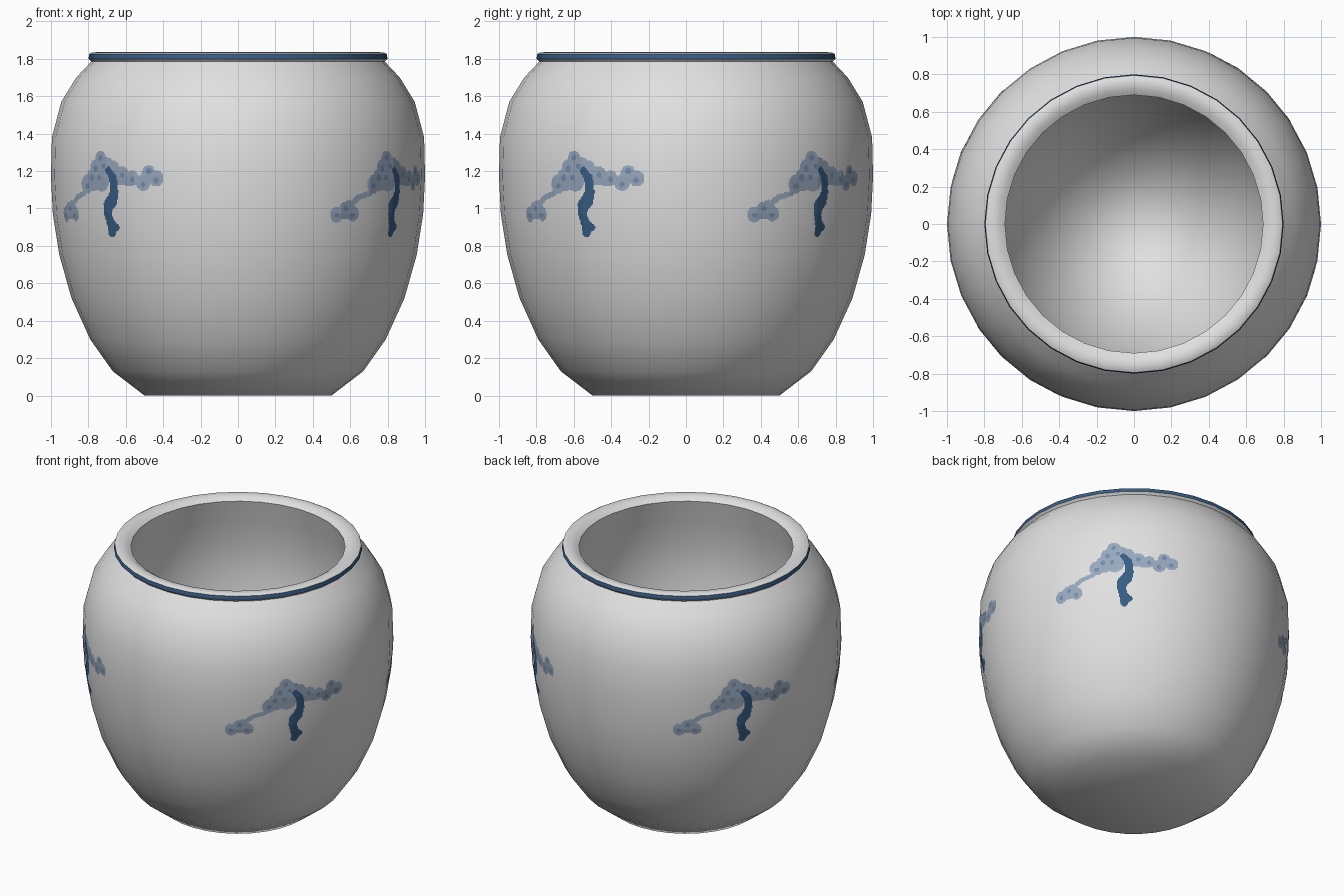
import bpy, bmesh, math
from mathutils import Vector
from mathutils.bvhtree import BVHTree

if "Cube" in bpy.data.objects:
    bpy.data.objects.remove(bpy.data.objects["Cube"])


def material(name, rgb):
    m = bpy.data.materials.new(name)
    m.diffuse_color = (*rgb, 1)
    m.use_nodes = True
    m.node_tree.nodes["Principled BSDF"].inputs["Base Color"].default_value = m.diffuse_color
    return m


white = material("white glaze", (0.75, 0.75, 0.75))
navy = material("navy paint", (0.04, 0.11, 0.23))
leaf = material("pale blue paint", (0.31, 0.39, 0.51))
dot = material("mid blue paint", (0.175, 0.265, 0.41))


def add_object(name, bm, mats):
    me = bpy.data.meshes.new(name)
    bm.to_mesh(me)
    ob = bpy.data.objects.new(name, me)
    bpy.context.collection.objects.link(ob)
    for m in mats:
        me.materials.append(m)
    bpy.context.view_layer.objects.active = ob
    ob.select_set(True)
    bpy.ops.object.shade_smooth_by_angle(angle=math.radians(44))
    ob.select_set(False)
    return ob


# Pot: one lathed profile (radius, height), outside up, over the rim, down the inside
SIDES = 32
STRIPE = 11
profile = [(0.5, 0), (0.67, 0.13), (0.79, 0.30), (0.89, 0.52), (0.955, 0.75),
           (0.99, 0.97), (1.0, 1.17), (0.995, 1.38), (0.945, 1.57), (0.865, 1.70),
           (0.785, 1.785), (0.80, 1.80), (0.795, 1.826), (0.78, 1.834), (0.75, 1.836),
           (0.72, 1.829), (0.69, 1.81), (0.73, 1.64), (0.765, 1.45), (0.77, 1.25),
           (0.735, 1.0), (0.65, 0.72), (0.48, 0.39), (0.26, 0.17)]
bm = bmesh.new()
rings = []
for r, z in profile:
    rings.append([bm.verts.new((r * math.cos(2 * math.pi * i / SIDES),
                                r * math.sin(2 * math.pi * i / SIDES), z))
                  for i in range(SIDES)])
for k in range(len(rings) - 1):
    for i in range(SIDES):
        j = (i + 1) % SIDES
        f = bm.faces.new((rings[k][i], rings[k][j], rings[k + 1][j], rings[k + 1][i]))
        f.material_index = 1 if k == STRIPE else 0      # blue stripe round the rim
bm.faces.new(list(reversed(rings[0])))              # foot
centre = bm.verts.new((0, 0, 0.08))                 # inside floor
for i in range(SIDES):
    bm.faces.new((rings[-1][i], rings[-1][(i + 1) % SIDES], centre))
add_object("pot", bm, [white, navy])
surface = BVHTree.FromBMesh(bm)
bm.free()

# Painted tree, in (arc, height, brush radius)
trunk = [(-.018, 1.205, .018), (.016, 1.16, .026), (.022, 1.09, .028), (.005, 1.04, .036),
         (-.022, 1.015, .036), (-.028, .97, .027), (-.018, .93, .027), (-.005, .90, .036),
         (-.014, .872, .026)]
trunk_foot = [(-.01, .9, .03), (.022, .9, .022)]
branch = [(-.36, 1.01, .02), (-.30, 1.06, .015), (-.22, 1.08, .014), (-.18, 1.12, .02)]
twig = [(.02, 1.16, .036), (.15, 1.158, .036)]
blobs = [(-.08, 1.262, .046), (-.115, 1.215, .05), (-.03, 1.215, .058), (-.14, 1.155, .06),
         (-.19, 1.13, .05), (-.07, 1.15, .06), (.015, 1.215, .042), (.08, 1.18, .044),
         (.15, 1.162, .04), (.215, 1.137, .043), (.25, 1.188, .042), (.298, 1.16, .043),
         (-.44, .968, .042), (-.385, .99, .047), (-.33, .972, .04), (-.36, 1.005, .04)]
dots = [(-.08, 1.27, .016), (-.12, 1.215, .016), (-.05, 1.225, .014), (-.15, 1.165, .017),
        (-.19, 1.12, .015), (-.09, 1.165, .015), (.08, 1.18, .015), (.15, 1.155, .014),
        (.215, 1.13, .015), (.25, 1.20, .016), (.295, 1.15, .015), (-.44, .965, .014),
        (-.385, 1.0, .015), (-.335, .965, .014)]


def in_discs(u, v, discs):
    return any((u - a) ** 2 + (v - b) ** 2 < r * r for a, b, r in discs)


def in_stroke(u, v, path):
    for (a, b, r), (c, d, s) in zip(path, path[1:]):
        dx, dy = c - a, d - b
        t = max(0, min(1, ((u - a) * dx + (v - b) * dy) / (dx * dx + dy * dy)))
        if math.hypot(u - a - t * dx, v - b - t * dy) < r + t * (s - r):
            return True
    return False


def paint(u, v):
    if in_stroke(u, v, trunk) or in_stroke(u, v, trunk_foot):
        return 0
    if in_discs(u, v, dots):
        return 2
    if in_discs(u, v, blobs) or in_stroke(u, v, branch) or in_stroke(u, v, twig):
        return 1
    return None


STEP = 0.0065
U0, V0 = -0.50, 0.84
cells = {}
for i in range(int(0.85 / STEP)):
    for j in range(int(0.48 / STEP)):
        c = paint(U0 + (i + .5) * STEP, V0 + (j + .5) * STEP)
        if c is not None:
            cells[i, j] = c


# Trees laid on the pot wall as thin decals, angle measured from the front
def painted_tree(name, degrees):
    bm = bmesh.new()
    verts = {}

    def corner(i, j):
        if (i, j) not in verts:
            a = math.radians(degrees) + U0 + i * STEP
            out = Vector((math.sin(a), -math.cos(a), 0))
            hit = surface.ray_cast(out * 2 + Vector((0, 0, V0 + j * STEP)), -out)[0]
            verts[i, j] = bm.verts.new(hit + out * 0.002)
        return verts[i, j]

    for (i, j), c in cells.items():
        f = bm.faces.new((corner(i, j), corner(i + 1, j), corner(i + 1, j + 1), corner(i, j + 1)))
        f.material_index = c
    add_object(name, bm, [navy, leaf, dot])
    bm.free()


for n, deg in enumerate((-43.0, 57.6, 137.0, 237.6)):
    painted_tree(f"painted_tree_{n + 1}", deg)
